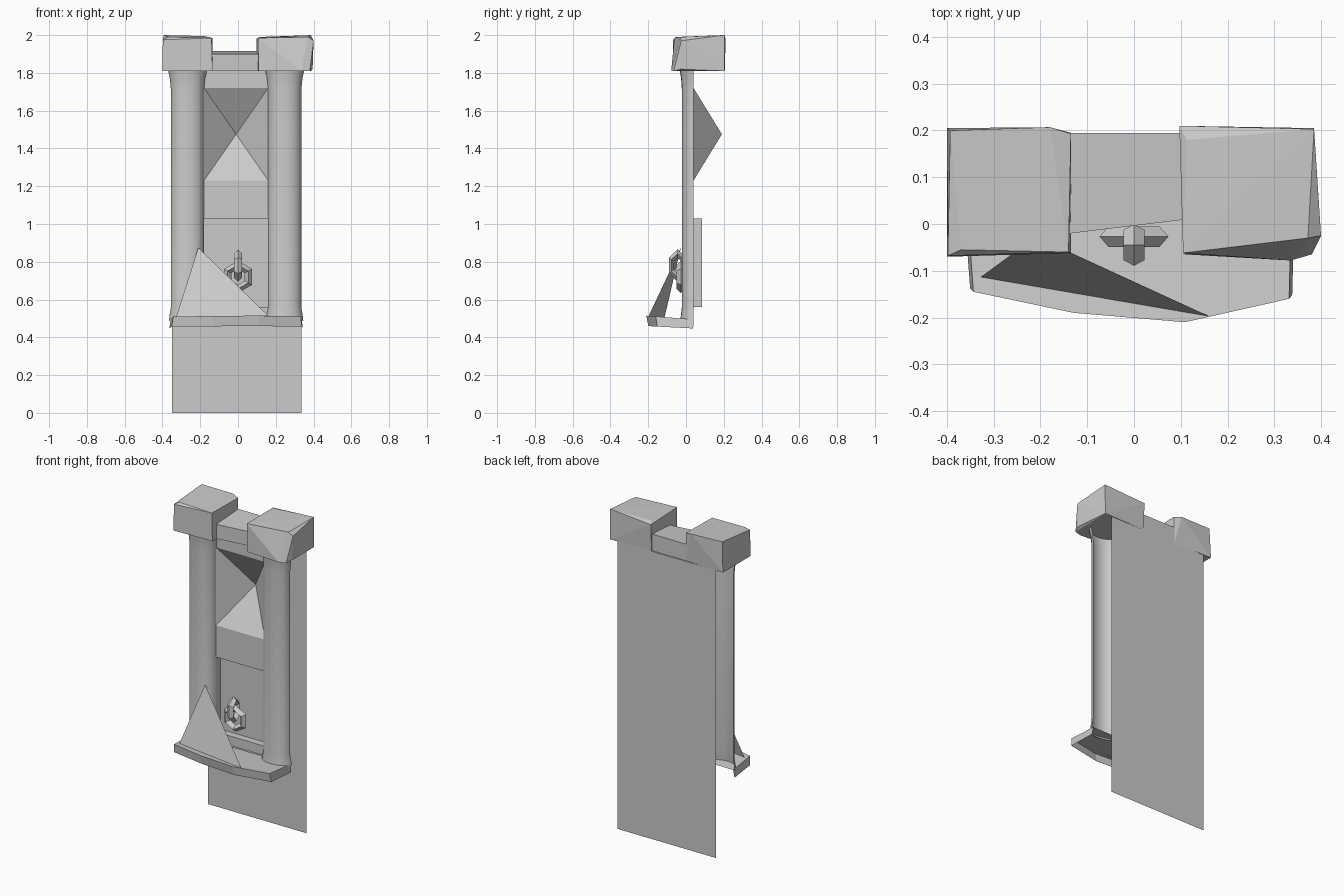
import bpy, bmesh, math
from mathutils import Vector

cube = bpy.data.objects.get("Cube")
if cube:
    bpy.data.objects.remove(cube, do_unlink=True)

stone = bpy.data.materials.new("grey_stone")
stone.use_nodes = True
GREY = (0.6, 0.6, 0.6, 1)
stone.diffuse_color = GREY
stone.node_tree.nodes["Principled BSDF"].inputs["Base Color"].default_value = GREY

MID = -0.01            # centre line of the facade
HALF = 0.17            # half width between the columns
WALL, BACK = 0.04, 0.2
L, R = MID - HALF, MID + HALF


def finish(name, bm, smooth=False):
    mesh = bpy.data.meshes.new(name)
    bm.to_mesh(mesh)
    bm.free()
    ob = bpy.data.objects.new(name, mesh)
    bpy.context.collection.objects.link(ob)
    mesh.materials.append(stone)
    for p in mesh.polygons:
        p.use_smooth = smooth
    return ob


def panel(bm, *points):
    bm.faces.new([bm.verts.new(p) for p in points])


def hull(name, points):
    bm = bmesh.new()
    for p in points:
        bm.verts.new(p)
    bmesh.ops.convex_hull(bm, input=bm.verts)
    bmesh.ops.dissolve_limit(bm, angle_limit=0.02, verts=bm.verts, edges=bm.edges)
    bmesh.ops.recalc_face_normals(bm, faces=bm.faces)
    return finish(name, bm)


# Back sheet
bm = bmesh.new()
panel(bm, (0.335, BACK, 0), (-0.35, BACK, 0), (-0.35, BACK, 1.81), (0.335, BACK, 1.81))
finish("back_panel", bm)

# Wall strips between the openings
bm = bmesh.new()
for lo, hi in ((0.5, 0.56), (1.03, 1.23), (1.72, 1.81)):
    panel(bm, (L, WALL, lo), (R, WALL, lo), (R, WALL, hi), (L, WALL, hi))
finish("front_wall", bm)

# Sunken pyramid window
bm = bmesh.new()
rim = [(L, WALL, 1.23), (R, WALL, 1.23), (R, WALL, 1.72), (L, WALL, 1.72)]
for i in range(4):
    panel(bm, rim[i], rim[(i + 1) % 4], (MID, 0.19, 1.475))
finish("pyramid_recess", bm)

# Sunken door
bm = bmesh.new()
rim = [(L, WALL, 0.56), (R, WALL, 0.56), (R, WALL, 1.03), (L, WALL, 1.03)]
floor = [(x, 0.085, z) for x, y, z in rim]
panel(bm, *floor)
for i in range(4):
    j = (i + 1) % 4
    panel(bm, rim[i], rim[j], floor[j], floor[i])
finish("door_recess", bm)

# Half-round columns, flared at both ends
RINGS = ((0.49, 1.12), (0.52, 1.08), (0.56, 1), (1.71, 1), (1.77, 1.07), (1.815, 1.18))
STEPS = 10
for side, name in ((-1, "right_column"), (1, "left_column")):
    bm = bmesh.new()
    rows = []
    for z, s in RINGS:
        row = []
        for k in range(STEPS + 1):
            a = math.pi * (1 + k / STEPS)
            row.append(bm.verts.new((MID + side * 0.2575 + 0.0875 * s * math.cos(a),
                                     WALL + 0.062 * s * math.sin(a), z)))
        rows.append(row)
    for lower, upper in zip(rows, rows[1:]):
        for k in range(STEPS):
            bm.faces.new((lower[k], lower[k + 1], upper[k + 1], upper[k]))
    finish(name, bm, True)

# Rough capital blocks and the lintel between them
hull("right_capital", [
    (-0.4, -0.07, 1.81), (-0.135, -0.062, 1.81), (-0.135, 0.195, 1.81), (-0.4, 0.205, 1.81),
    (-0.37, -0.055, 1.99), (-0.14, -0.06, 1.985), (-0.135, 0.193, 1.985),
    (-0.18, 0.207, 1.995), (-0.393, 0.2, 2.0), (-0.398, -0.068, 1.975)])
hull("left_capital", [
    (0.11, -0.065, 1.81), (0.1, 0.2, 1.81), (0.385, 0.205, 1.81), (0.395, -0.03, 1.82),
    (0.38, -0.065, 1.81), (0.335, -0.078, 1.81), (0.105, -0.062, 1.985),
    (0.112, 0.18, 1.99), (0.097, 0.21, 1.98), (0.385, 0.203, 2.0),
    (0.372, -0.03, 1.99), (0.4, -0.025, 1.97)])
hull("lintel", [(x, y, z) for x, front in ((-0.16, -0.023), (0.13, 0.012))
                for y, top in ((front, 1.9), (0.195, 1.915)) for z in (1.81, top)])

# Bowed ledge: a top sheet with a skirt, open underneath
OUTLINE = ((-0.36, 0.04), (-0.347, -0.145), (-0.13, -0.19),
           (0.11, -0.21), (0.335, -0.16), (0.34, 0.04))
bm = bmesh.new()
top, low = [], []
for x, y in OUTLINE:
    top.append(bm.verts.new((x * 0.99, y, 0.498 - 0.08 * y)))
    low.append(bm.verts.new((x * 1.01, y * 0.95, 0.449 - 0.05 * y)))
bm.faces.new(top)
for i in range(len(top) - 1):
    bm.faces.new((low[i], low[i + 1], top[i + 1], top[i]))
finish("ledge", bm)

# Leaning triangular slab
bm = bmesh.new()
panel(bm, (-0.33, -0.115, 0.5), (0.16, -0.197, 0.515), (-0.21, -0.027, 0.875))
finish("leaning_triangle", bm)


# Door knocker: two linked hexagonal rings
def ring(name, centre, axis_u, axis_v, axis_n, radius, thick):
    bm = bmesh.new()
    loops = []
    for i in range(6):
        a = math.tau * i / 6
        out = Vector(axis_u) * math.cos(a) + Vector(axis_v) * math.sin(a)
        loops.append([bm.verts.new(Vector(centre) + out * (radius + thick * math.cos(b))
                                   + Vector(axis_n) * thick * math.sin(b))
                      for b in (math.tau * j / 4 for j in range(4))])
    for i in range(6):
        p, q = loops[i], loops[(i + 1) % 6]
        for j in range(4):
            k = (j + 1) % 4
            bm.faces.new((p[j], q[j], q[k], p[k]))
    bmesh.ops.recalc_face_normals(bm, faces=bm.faces)
    finish(name, bm)


ring("knocker_ring", (0, -0.027, 0.72), (0, 0, 1), (1, 0, 0), (0, 1, 0), 0.063, 0.022)
ring("knocker_link", (0, -0.045, 0.78), (0, 0, 1), (0, 0.6, 0), (1, 0, 0), 0.063, 0.022)
